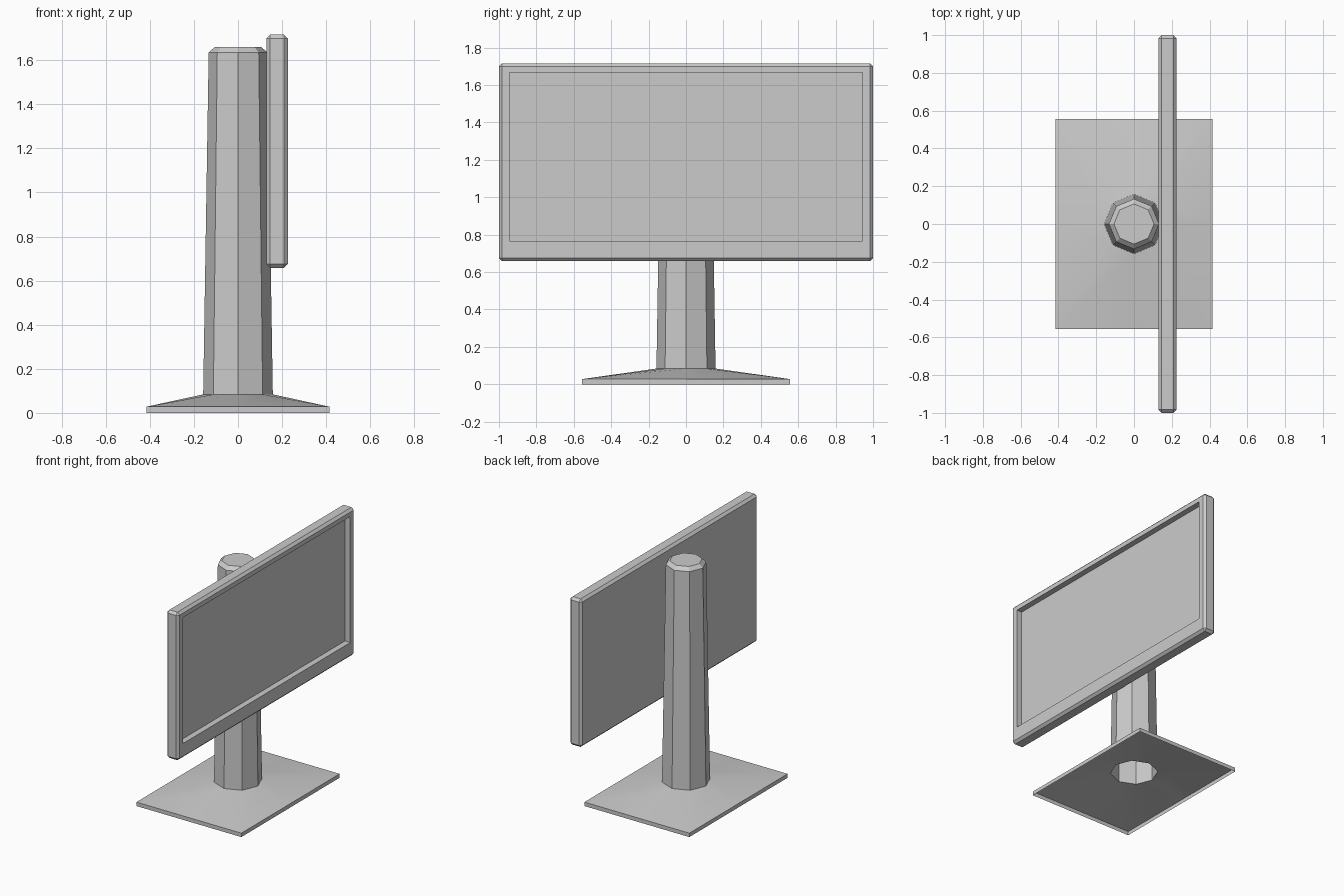
import bpy
import bmesh
from math import sin, cos, pi, radians
from mathutils import Matrix, Vector

cube = bpy.data.objects.get("Cube")
if cube:
    bpy.data.objects.remove(cube, do_unlink=True)

GREY = (0.6, 0.6, 0.6, 1.0)
grey = bpy.data.materials.new("plain grey")
grey.use_nodes = True
grey.diffuse_color = GREY
for node in grey.node_tree.nodes:
    if node.type == 'BSDF_PRINCIPLED':
        node.inputs["Base Color"].default_value = GREY

SIDES = 8


def finish(name, bm, smooth=False):
    mesh = bpy.data.meshes.new(name)
    bm.to_mesh(mesh)
    bm.free()
    mesh.materials.append(grey)
    obj = bpy.data.objects.new(name, mesh)
    bpy.context.collection.objects.link(obj)
    if smooth:
        bpy.ops.object.select_all(action='DESELECT')
        obj.select_set(True)
        bpy.context.view_layer.objects.active = obj
        bpy.ops.object.shade_smooth_by_angle(angle=radians(20))
    return obj


def octagon(radius, z):
    return [(radius * cos(2 * pi * i / SIDES), radius * sin(2 * pi * i / SIDES), z)
            for i in range(SIDES)]


def rectangle(half_x, half_y, z):
    # corners and edge midpoints, in step with the octagon's corners
    def sign(v):
        return round(v * 1.2)
    return [(half_x * sign(cos(2 * pi * i / SIDES)),
             half_y * sign(sin(2 * pi * i / SIDES)), z) for i in range(SIDES)]


def loft(rings, cap=False):
    bm = bmesh.new()
    loops = [[bm.verts.new(p) for p in ring] for ring in rings]
    for low, high in zip(loops, loops[1:]):
        for i in range(SIDES):
            j = (i + 1) % SIDES
            bm.faces.new((low[i], low[j], high[j], high[i]))
    if cap:
        bm.faces.new(loops[-1])
    return bm


# Base: thin open shell rising from a rectangle to the column's foot
finish("base", loft([rectangle(0.415, 0.555, 0.0),
                     rectangle(0.415, 0.555, 0.028),
                     octagon(0.158, 0.084)]), smooth=True)

# Column: tapered octagon, open below, chamfered at the top
finish("column", loft([octagon(0.158, 0.084),
                       octagon(0.133, 1.635),
                       octagon(0.106, 1.66)], cap=True))

# Display: chamfered slab with a recessed screen facing +x
low, high = Vector((0.129, -1.0, 0.658)), Vector((0.226, 1.0, 1.716))
bm = bmesh.new()
bmesh.ops.create_cube(bm, size=1.0)
bmesh.ops.transform(bm, verts=bm.verts, matrix=Matrix.Translation((low + high) / 2)
                    @ Matrix.Diagonal((high - low).to_4d()))
bmesh.ops.bevel(bm, geom=bm.edges[:], offset=0.017, segments=1, affect='EDGES')
bm.normal_update()
screen = max(bm.faces, key=lambda f: f.calc_center_median().x)
bmesh.ops.inset_region(bm, faces=[screen], thickness=0.03)
middle = screen.calc_center_median()
for v in screen.verts:
    v.co.y = 0.945 if v.co.y > middle.y else -0.945
    v.co.z = 1.667 if v.co.z > middle.z else 0.767
screen = bmesh.ops.extrude_discrete_faces(bm, faces=[screen])["faces"][0]
for v in screen.verts:
    v.co.x -= 0.042
finish("display", bm)
